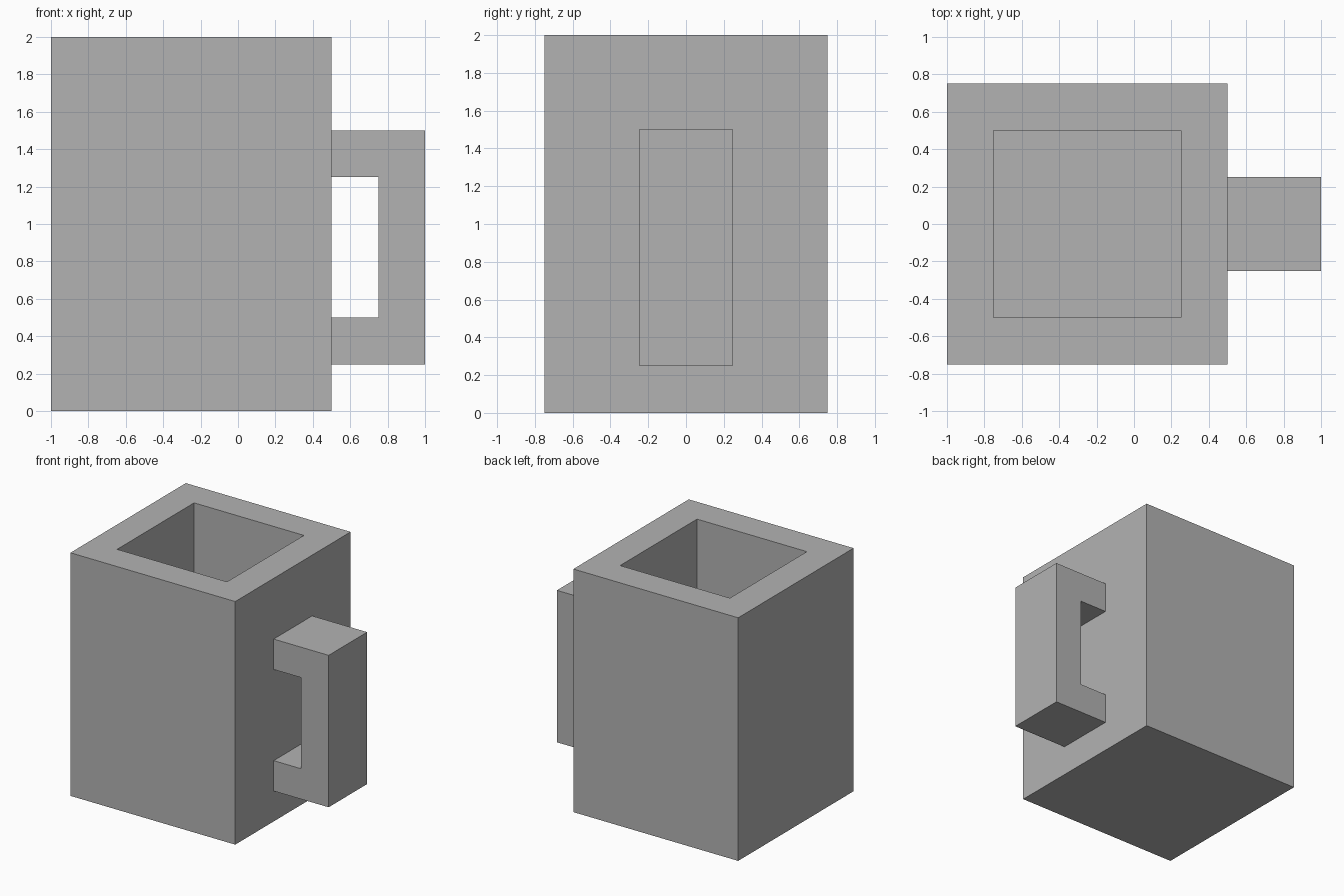
import bpy, bmesh
from mathutils import Vector

cube = bpy.data.objects.get("Cube")
if cube:
    bpy.data.objects.remove(cube, do_unlink=True)

WALL = 0.25

# Single matte grey
grey = bpy.data.materials.new("plain_grey")
grey.use_nodes = True
colour = (0.45, 0.45, 0.45, 1)
grey.diffuse_color = colour
grey.node_tree.nodes["Principled BSDF"].inputs["Base Color"].default_value = colour


def add_object(name, bm):
    bmesh.ops.recalc_face_normals(bm, faces=bm.faces)
    mesh = bpy.data.meshes.new(name)
    bm.to_mesh(mesh)
    bm.free()
    mesh.materials.append(grey)
    obj = bpy.data.objects.new(name, mesh)
    bpy.context.collection.objects.link(obj)
    return obj


# Square cup body: box with its top inset and pushed down to leave a thick floor
bm = bmesh.new()
bmesh.ops.create_cube(bm, size=1)
bmesh.ops.scale(bm, vec=(1.5, 1.5, 2), verts=bm.verts)
bmesh.ops.translate(bm, vec=(-0.25, 0, 1), verts=bm.verts)
top = max(bm.faces, key=lambda f: f.calc_center_median().z)
bmesh.ops.inset_region(bm, faces=[top], thickness=WALL, use_even_offset=True)
hole = bmesh.ops.extrude_discrete_faces(bm, faces=[top])["faces"][0]
bmesh.ops.translate(bm, vec=(0, 0, WALL - 2), verts=hole.verts)
add_object("cup_body", bm)

# Handle: C-shaped side profile extruded across the width
profile = [(0.5, 0.25), (1, 0.25), (1, 1.5), (0.5, 1.5),
           (0.5, 1.25), (0.75, 1.25), (0.75, 0.5), (0.5, 0.5)]
bm = bmesh.new()
side = bm.faces.new([bm.verts.new((x, -0.25, z)) for x, z in profile])
extruded = bmesh.ops.extrude_face_region(bm, geom=[side], use_keep_orig=True)["geom"]
bmesh.ops.translate(bm, vec=Vector((0, 0.5, 0)),
                    verts=[v for v in extruded if isinstance(v, bmesh.types.BMVert)])
add_object("handle", bm)
